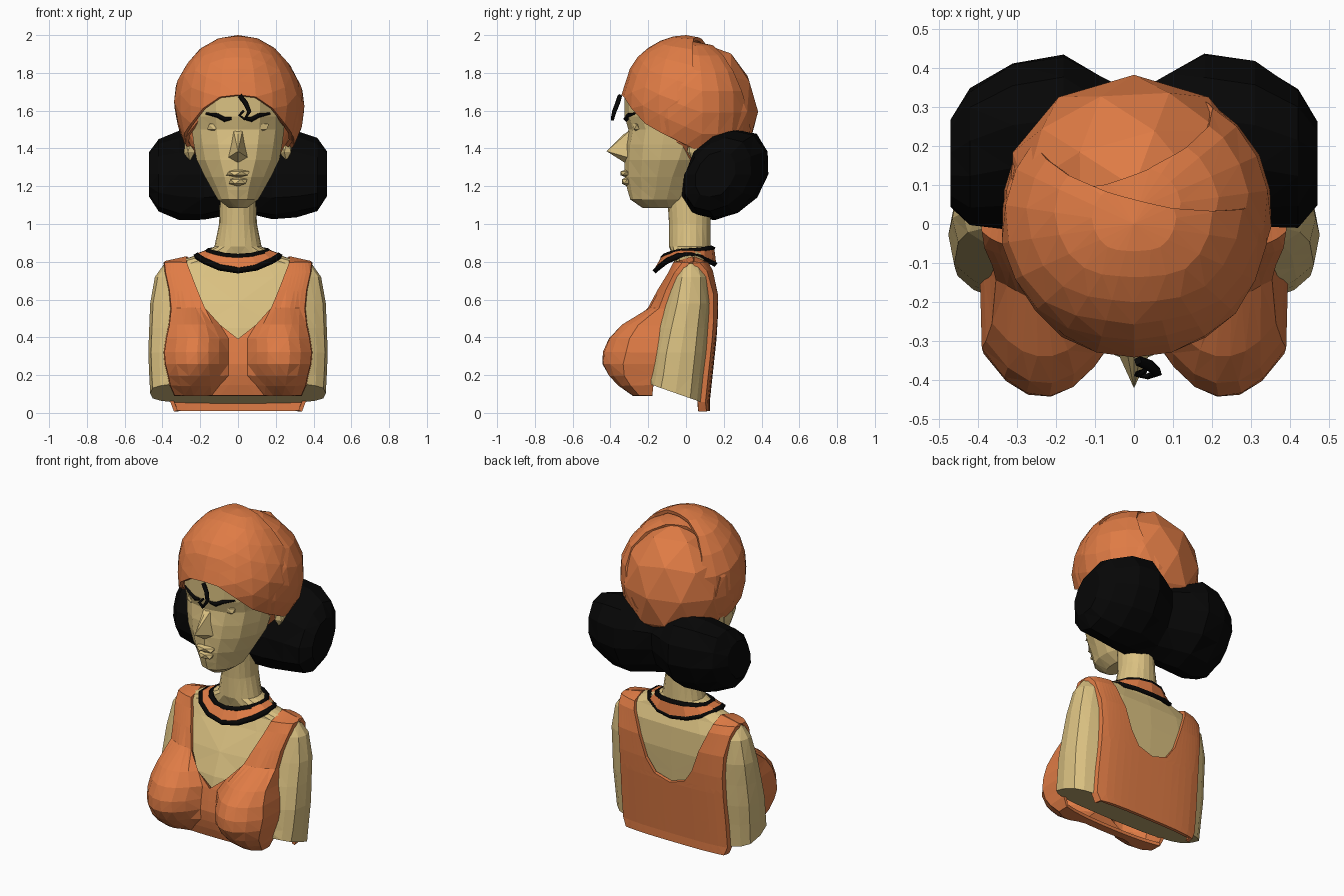
import bpy, bmesh, random
from math import sin, cos, pi, acos, copysign
from mathutils import Matrix, Vector

if "Cube" in bpy.data.objects:
    bpy.data.objects.remove(bpy.data.objects["Cube"])

random.seed(4)

def material(name, c):
    m = bpy.data.materials.new(name)
    m.diffuse_color = (*c, 1)
    m.use_nodes = True
    m.node_tree.nodes["Principled BSDF"].inputs["Base Color"].default_value = m.diffuse_color
    return m

SKIN = material("skin", (0.70, 0.53, 0.22))
ORANGE = material("orange_cloth", (0.74, 0.20, 0.06))
BLACK = material("black", (0.002, 0.002, 0.002))

def finish(name, bm, mat, thick=0):
    bmesh.ops.remove_doubles(bm, verts=bm.verts, dist=0.0005)
    bmesh.ops.recalc_face_normals(bm, faces=bm.faces)
    me = bpy.data.meshes.new(name)
    bm.to_mesh(me)
    bm.free()
    me.materials.append(mat)
    ob = bpy.data.objects.new(name, me)
    bpy.context.collection.objects.link(ob)
    if thick:
        s = ob.modifiers.new("thickness", 'SOLIDIFY')
        s.thickness, s.offset = thick, 0
    return ob

def grid(bm, rows, closed=False, caps=False):
    vs = [[bm.verts.new(p) for p in r] for r in rows]
    n = len(rows[0])
    for a, b in zip(vs, vs[1:]):
        for i in range(n if closed else n - 1):
            j = (i + 1) % n
            bm.faces.new((a[i], a[j], b[j], b[i]))
    if caps:
        bm.faces.new(vs[0])
        bm.faces.new(vs[-1])

def blob(name, loc, size, mat, sub=2, tilt=0, jitter=0):
    bm = bmesh.new()
    bmesh.ops.create_icosphere(bm, subdivisions=sub, radius=1)
    M = Matrix.Translation(loc) @ Matrix.Rotation(tilt, 4, 'X')
    for v in bm.verts:
        v.co = M @ Vector([c * s * (1 + random.uniform(-jitter, jitter)) for c, s in zip(v.co, size)])
    return finish(name, bm, mat)

def tube(name, pts, r, mat, closed=False, radii=None):
    cu = bpy.data.curves.new(name, 'CURVE')
    cu.dimensions, cu.bevel_depth, cu.bevel_resolution = '3D', r, 0
    cu.use_fill_caps = True
    sp = cu.splines.new('POLY')
    sp.points.add(len(pts) - 1)
    for i, p in enumerate(pts):
        sp.points[i].co = (*p, 1)
        sp.points[i].radius = radii[i] if radii else 1
    sp.use_cyclic_u = closed
    cu.materials.append(mat)
    bpy.context.collection.objects.link(bpy.data.objects.new(name, cu))

# Cross-section tables: z, half width, front y, back y, squareness
TORSO = [(.085, .465, -.21, .10, 3.4), (.2, .47, -.20, .115, 3.3), (.32, .475, -.185, .13, 3.2),
         (.45, .47, -.155, .14, 3.1), (.58, .465, -.12, .15, 3),
         (.72, .44, -.085, .14, 2.8), (.79, .39, -.06, .11, 2.5), (.825, .25, -.07, .11, 2.2),
         (.88, .125, -.09, .13, 2), (1.0, .10, -.09, .13, 2), (1.16, .095, -.10, .13, 2)]
HEAD = [(1.085, .05, -.23, 0, 2), (1.13, .11, -.295, .02, 2), (1.18, .14, -.31, .06, 1.8),
        (1.25, .18, -.325, .10, 1.8), (1.34, .225, -.325, .15, 1.9), (1.42, .24, -.32, .18, 2),
        (1.50, .25, -.305, .2, 2.1), (1.57, .25, -.325, .2, 2.2), (1.72, .25, -.325, .2, 2.2)]

def section(tab, z):
    z = min(max(z, tab[0][0]), tab[-1][0])
    for a, b in zip(tab, tab[1:]):
        if z <= b[0]:
            t = (z - a[0]) / (b[0] - a[0])
            return [p + (q - p) * t for p, q in zip(a, b)]

def chest(tab, x, z):  # the middle of the chest swells forward
    if tab is HEAD:
        return 0
    return .08 * max(0, 1 - ((z - .4) / .34) ** 2) * max(0, 1 - (x / .40) ** 2)

def surf_y(tab, x, z, side):
    _, w, f, b, n = section(tab, z)
    d = max(0, 1 - abs(x / w) ** n) ** (1 / n)
    return (f + b) / 2 + side * d * (b - f) / 2 - (chest(tab, x, z) if side < 0 else 0)

def body(name, tab, sides, slope=0):
    rows = []
    for k, (z, w, f, b, n) in enumerate(tab):
        ring = []
        for i in range(sides):
            a = 2 * pi * i / sides - pi / 2
            c, s = cos(a), sin(a)
            x = w * copysign(abs(c) ** (2 / n), c)
            y = (f + b) / 2 + (b - f) / 2 * copysign(abs(s) ** (2 / n), s)
            y -= chest(tab, x, z) if s < 0 else 0
            ring.append((x, y, z - (slope * y if k == 0 else 0)))
        rows.append(ring)
    bm = bmesh.new()
    grid(bm, rows, True, True)
    bmesh.ops.triangulate(bm, faces=bm.faces)
    finish(name, bm, SKIN)

body("torso_and_neck", TORSO, 20, 0.35)
body("head", HEAD, 14)

# Nose, lips, eyelids, ears
bm = bmesh.new()
for p in [(0, -.33, 1.475), (0, -.42, 1.385), (0, -.325, 1.325), (.055, -.30, 1.35),
          (-.055, -.30, 1.35), (.025, -.29, 1.5), (-.025, -.29, 1.5), (0, -.2, 1.4)]:
    bm.verts.new(p)
bmesh.ops.convex_hull(bm, input=bm.verts)
finish("nose", bm, SKIN)
blob("upper_lip", (0, -.315, 1.268), (.07, .038, .022), SKIN, 1)
blob("lower_lip", (0, -.31, 1.225), (.055, .035, .026), SKIN, 1)
for s, side in ((-1, "left"), (1, "right")):
    blob(side + "_eyelid", (s * .11, -.26, 1.515), (.06, .025, .03), SKIN, 1)
    blob(side + "_ear", (s * .255, .05, 1.41), (.035, .045, .08), SKIN, 1, -.2)
    lash = [(s * x, surf_y(HEAD, x, z, -1) - .004, z)
            for x, z in ((.035, 1.56), (.07, 1.553), (.11, 1.575), (.17, 1.585))]
    tube(side + "_eyelash", lash, .013, BLACK, radii=[.6, 1, .9, .4])

# Loose curl on the forehead
tube("forehead_curl", [(.01, -.35, 1.68), (.04, -.362, 1.64), (.06, -.38, 1.595),
     (.035, -.39, 1.555), (.008, -.385, 1.575), (.03, -.375, 1.6)], .013, BLACK,
     radii=[1, 1.1, 1, .8, .7, .5])

# Hair: one roll lofted sideways, swelling into a bun on each side (x, centre y, scale)
HALF = [(.09, .18, .92), (.18, .215, 1.0), (.31, .20, .97), (.42, .17, .80), (.47, .155, .5)]
stations = [(-x, y, k) for x, y, k in reversed(HALF)] + [(0, .15, .86)] + HALF
rows = []
for x, yc, k in stations:
    ring = []
    for i in range(12):
        a = 2 * pi * i / 12
        p, q = .20 * k * cos(a), .26 * k * sin(a)
        j = 1 + random.uniform(-.04, .04)
        ring.append((x, yc + j * (p * .8 + q * .6), 1.262 + j * (q * .8 - p * .6)))
    rows.append(ring)
bm = bmesh.new()
grid(bm, rows, True, True)
bmesh.ops.triangulate(bm, faces=bm.faces)
finish("hair_roll", bm, BLACK)

# Turban: back dome plus a front wrap with a sloping hem and folds
blob("turban_dome", (0, .095, 1.595), (.325, .285, .36), ORANGE, 2, 0, .01)

def wrap(name, centre, rad, hem, n=22, m=7, back=None, fold=.02):
    rows = []
    for j in range(m + 1):
        ring = []
        for i in range(n):
            a = 2 * pi * i / n - pi / 2
            x, y = rad[0] * cos(a), centre[1] + rad[1] * sin(a)
            pm = acos(max(-.8, min(.95, (hem(x, y) - centre[2]) / rad[2])))
            ph = pm * j / m
            k = 1 + (fold * sin(ph * 6 + a * 2) + random.uniform(-.01, .01)) * sin(ph) if j < m else 1
            ring.append((centre[0] + k * rad[0] * cos(a) * sin(ph),
                         centre[1] + k * rad[1] * sin(a) * sin(ph),
                         centre[2] + rad[2] * cos(ph)))
        rows.append(ring)
    bm = bmesh.new()
    grid(bm, rows, True)
    bmesh.ops.remove_doubles(bm, verts=bm.verts, dist=.0005)
    bmesh.ops.triangulate(bm, faces=bm.faces)
    co, no = back
    bmesh.ops.bisect_plane(bm, geom=bm.verts[:] + bm.edges[:] + bm.faces[:],
                           plane_co=co, plane_no=no, clear_outer=True)
    finish(name, bm, ORANGE, .02)

def hem(x, y):
    return max(1.385, 1.42 - .45 * y + .11 * 2.718 ** (-(x / .21) ** 4) * (y < 0))

wrap("turban_wrap", (0, 0, 1.63), (.33, .335, .36), hem,
     back=((0, .07, 1.95), (.25, 1, .3)))
wrap("turban_under_wrap", (.01, .04, 1.61), (.335, .32, .345), hem, fold=.012,
     back=((0, .2, 1.75), (-.35, 1, .4)))

# Dress panels: half-width strips laid over the torso, mirrored
FRONT = [(.10, 0, .33), (.15, 0, .35), (.20, 0, .36), (.26, 0, .375), (.32, 0, .38),
         (.39, 0, .37), (.46, .10, .355), (.55, .175, .345), (.65, .215, .355),
         (.74, .25, .375), (.79, .27, .382)]
BACK = [(.01, 0, .325), (.06, 0, .345), (.2, 0, .345), (.39, 0, .34), (.42, .10, .34),
        (.50, .155, .34), (.63, .20, .35), (.75, .25, .37), (.79, .265, .38)]

def bust(x, z):
    d = 1 - ((x - .265) / .21) ** 2 - ((z - .315) / .24) ** 2
    return .19 * max(0, d) ** .95

def panel(name, table, side, cols=7):
    bm = bmesh.new()
    for s in (1, -1):
        rows = []
        for k, (z, a, b) in enumerate(table):
            row = []
            for i in range(cols + 1):
                x = a + (b - a) * i / cols
                off = .016 + (bust(x, z) + .01 * (z < .3) if side < 0 else 0)
                row.append((s * x, surf_y(TORSO, x, z, side) + side * off, z))
            row.append((s * (b + .004), surf_y(TORSO, b, z, side) - side * .02, z))
            if k == 0 and side < 0:  # tuck the hem in under the bust
                rows.append([(x, surf_y(TORSO, x, z, side) + .02, z) for x, _, z in row])
            rows.append(row)
        z, a, b = table[-1]  # shoulder strap top
        f = [min(i, cols) / cols for i in range(cols + 2)]
        rows.append([(s * (a + (b - a) * t), .04, .82 - .025 * t) for t in f])
        grid(bm, rows)
    bmesh.ops.triangulate(bm, faces=bm.faces)
    finish(name, bm, ORANGE, .02)

panel("dress_front", FRONT, -1)
panel("dress_back", BACK, 1)

# Collar: draped band edged with two black cords
def loop(a, yf, yb, zf, zs, zb, n=14):
    pts = []
    for i in range(n):
        t = 2 * pi * i / n - pi / 2
        c, s = cos(t), sin(t)
        pts.append((a * c, (yf + yb) / 2 + (yb - yf) / 2 * s,
                    zs * c * c + (zf if s < 0 else zb) * s * s))
    return pts

inner = loop(.165, -.12, .14, .825, .855, .87)
outer = loop(.225, -.16, .15, .755, .835, .79)
bm = bmesh.new()
grid(bm, [inner, outer], True)
finish("collar_band", bm, ORANGE, .02)
tube("collar_inner_cord", inner, .017, BLACK, True)
tube("collar_outer_cord", outer, .017, BLACK, True)
